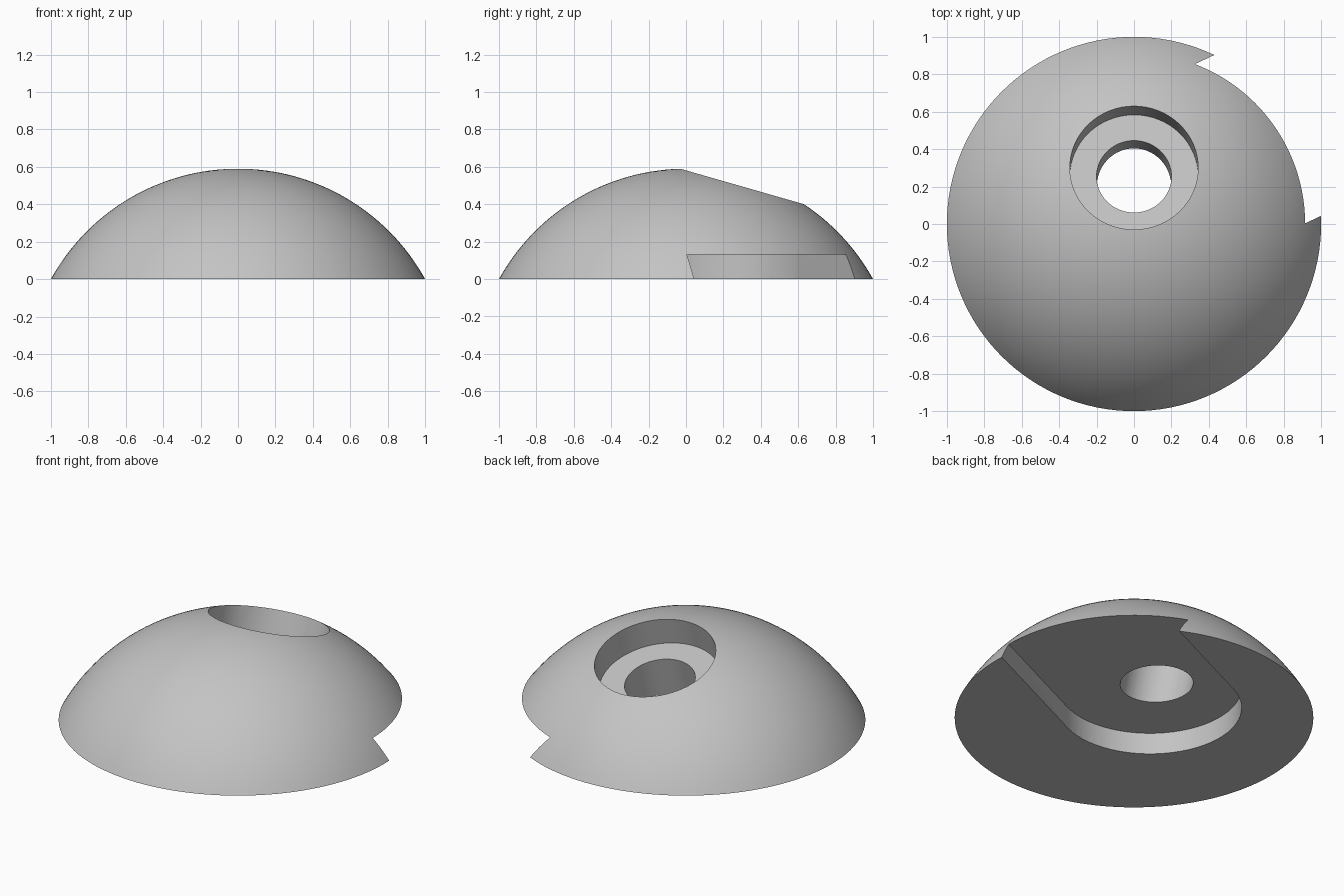
import bpy, bmesh, math
from mathutils import Matrix, Vector

cube = bpy.data.objects.get("Cube")
if cube:
    bpy.data.objects.remove(cube, do_unlink=True)

HEIGHT = 0.59
SPHERE_R = (1 + HEIGHT ** 2) / (2 * HEIGHT)
CENTRE = Vector((0, 0, HEIGHT - SPHERE_R))
TILT = math.radians(-16)
SLOT_ANGLE = math.radians(25)

grey = bpy.data.materials.new("light grey")
grey.use_nodes = True
grey.diffuse_color = (0.55, 0.55, 0.55, 1)
grey.node_tree.nodes["Principled BSDF"].inputs["Base Color"].default_value = (0.55, 0.55, 0.55, 1)


def make_object(name, bm):
    bmesh.ops.recalc_face_normals(bm, faces=bm.faces)
    mesh = bpy.data.meshes.new(name)
    bm.to_mesh(mesh)
    bm.free()
    mesh.materials.append(grey)
    obj = bpy.data.objects.new(name, mesh)
    bpy.context.collection.objects.link(obj)
    return obj


def cylinder(name, radius, bottom, top):
    """Cylinder along the tilted radial axis, measured from the sphere centre."""
    bm = bmesh.new()
    place = (Matrix.Translation(CENTRE) @ Matrix.Rotation(TILT, 4, "X")
             @ Matrix.Translation((0, 0, (bottom + top) / 2)))
    bmesh.ops.create_cone(bm, cap_ends=True, segments=64, radius1=radius,
                          radius2=radius, depth=top - bottom, matrix=place)
    return make_object(name, bm)


def slot(name, radius, depth):
    """Round-ended channel that runs out through the side of the dome."""
    bm = bmesh.new()
    outline = [(2, -radius), (2, radius)]
    for i in range(33):
        a = math.pi / 2 + math.pi * i / 32
        outline.append((radius * math.cos(a), radius * math.sin(a)))
    face = bm.faces.new([bm.verts.new((x, y, -0.2)) for x, y in outline])
    top = bmesh.ops.extrude_face_region(bm, geom=[face])["geom"]
    bmesh.ops.translate(bm, vec=(0, 0, depth + 0.2),
                        verts=[v for v in top if isinstance(v, bmesh.types.BMVert)])
    bm.transform(Matrix.Translation((0, 0.14, 0)) @ Matrix.Rotation(SLOT_ANGLE, 4, "Z"))
    return make_object(name, bm)


# Domed body: an arc profile spun about z, closed by a flat base
bm = bmesh.new()
half = math.asin(1 / SPHERE_R)
arc = [bm.verts.new((SPHERE_R * math.sin(half * i / 32), 0,
                     CENTRE.z + SPHERE_R * math.cos(half * i / 32))) for i in range(33)]
arc.append(bm.verts.new((0, 0, 0)))
edges = [bm.edges.new(pair) for pair in zip(arc, arc[1:])]
bmesh.ops.spin(bm, geom=arc + edges, cent=(0, 0, 0), axis=(0, 0, 1),
               angle=math.tau, steps=128)
bmesh.ops.remove_doubles(bm, verts=bm.verts, dist=0.0005)
dome = make_object("domed_body", bm)

# Counterbore, through hole and underside slot
rim = math.sqrt(SPHERE_R ** 2 - 0.343 ** 2)
cutters = [
    cylinder("counterbore_cutter", 0.343, rim - 0.17, rim + 0.4),
    cylinder("through_hole_cutter", 0.2, 0.2, rim + 0.3),
    slot("slot_cutter", 0.51, 0.132),
]
bpy.context.view_layer.objects.active = dome
for cutter in cutters:
    mod = dome.modifiers.new(cutter.name, "BOOLEAN")
    mod.operation = "DIFFERENCE"
    mod.solver = "EXACT"
    mod.object = cutter
    bpy.ops.object.modifier_apply(modifier=mod.name)
    bpy.data.objects.remove(cutter, do_unlink=True)

bpy.ops.object.select_all(action="DESELECT")
dome.select_set(True)
bpy.ops.object.shade_smooth_by_angle(angle=math.radians(30))
